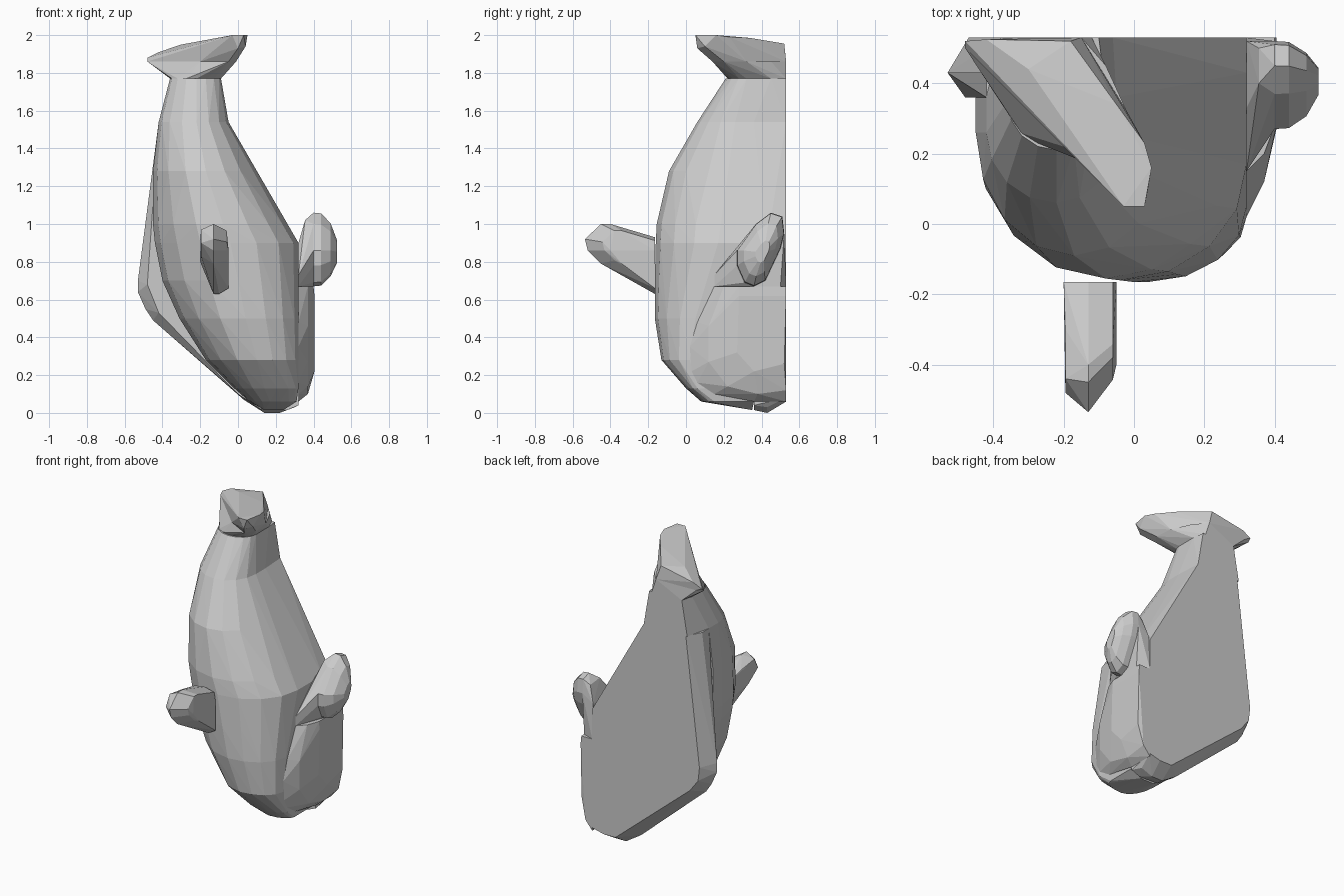
import bpy, bmesh
from math import sin, cos, pi

def hull(name, pts):
    """Flat-shaded convex block around a few key points."""
    bm = bmesh.new()
    for p in pts:
        bm.verts.new(p)
    res = bmesh.ops.convex_hull(bm, input=bm.verts)
    junk = {g for g in res["geom_interior"] + res["geom_unused"]
            if isinstance(g, bmesh.types.BMVert) and g.is_valid}
    bmesh.ops.delete(bm, geom=list(junk), context='VERTS')
    bmesh.ops.dissolve_limit(bm, angle_limit=0.02, verts=bm.verts, edges=bm.edges)
    bmesh.ops.recalc_face_normals(bm, faces=bm.faces)
    me = bpy.data.meshes.new(name)
    bm.to_mesh(me)
    bm.free()
    ob = bpy.data.objects.new(name, me)
    bpy.context.collection.objects.link(ob)
    return ob

def section(z, x0, xm, x1, yf, yr, yb, n=4):
    """Bulging front half of a level slice: left x0, apex xm/yf, right x1/yr, back yb."""
    left = [(xm - (xm - x0) * cos(i / n * pi / 2), yb - 0.1 - (yb - 0.1 - yf) * sin(i / n * pi / 2), z)
            for i in range(n + 1)]
    right = [(xm + (x1 - xm) * sin(i / n * pi / 2), yr - (yr - yf) * cos(i / n * pi / 2), z)
             for i in range(n + 1)]
    return left + right + [(x0, yb, z), (x1, yb, z)]

def at_y(y, outline):
    return [(x, y, z) for x, z in outline]

def at_x(x, outline):
    return [(x, y, z) for y, z in outline]

def shrink(outline, f, cx, cz):
    return [(cx + (x - cx) * f, cz + (z - cz) * f) for x, z in outline]

BACK, MID, SIDE = 0.53, 0.36, 0.32

# Rounded front of the body: z, left, apex, right, front, front at right edge
levels = [
    (1.54, -0.42, -0.22, -0.05, 0.06, 0.26),
    (1.28, -0.45, -0.17, 0.09, -0.09, 0.22),
    (1.00, -0.45, -0.08, 0.26, -0.155, 0.18),
    (0.90, -0.44, -0.04, 0.32, -0.16, 0.17),
    (0.70, -0.40, 0.00, 0.32, -0.165, 0.12),
    (0.50, -0.31, 0.04, 0.32, -0.165, 0.05),
    (0.28, -0.17, 0.10, 0.32, -0.13, 0.02),
    (0.13, -0.02, 0.14, 0.32, 0.00, 0.06),
    (0.06, 0.06, 0.17, 0.31, 0.08, 0.15),
]
body = [p for lv in levels for p in section(*lv, MID)]
hull("body_front", body + [(0.14, 0.35, 0.015), (0.24, 0.35, 0.015)])

# Back slab with a bulged left edge and a flat back
slab_front = [(-0.42, 1.54), (-0.05, 1.54), (0.32, 0.9), (0.32, 0.04), (0.26, 0.015),
              (0.12, 0.02), (0, 0.1), (-0.42, 0.53), (-0.48, 0.68)]
slab_mid = [(-0.42, 1.54), (-0.53, 0.70), (-0.53, 0.64), (-0.49, 0.55), (-0.45, 0.49),
            (0.03, 0.07), (0.14, 0.0), (0.22, 0.0), (0.30, 0.03), (0.32, 0.9)]
slab_back = [(-0.37, 1.54), (-0.06, 1.54), (0.32, 0.87), (0.32, 0.08), (0.24, 0.06),
             (0.15, 0.06), (-0.40, 0.52), (-0.46, 0.60), (-0.47, 0.69)]
hull("body_back", at_y(MID, slab_front) + at_y(0.43, slab_mid) + at_y(BACK, slab_back))

# Right cheek of the body, below the side fin
cheek = [(0.15, 0.67), (0.06, 0.48), (0.02, 0.35), (0.03, 0.22), (0.06, 0.16),
         (0.15, 0.10), (0.36, 0.06), (0.53, 0.06), (0.53, 0.67)]
cheek_mid = [(0.20, 0.67), (0.12, 0.46), (0.12, 0.27), (0.22, 0.14), (0.38, 0.10),
             (0.53, 0.12), (0.53, 0.67)]
cheek_out = [(0.28, 0.62), (0.27, 0.32), (0.36, 0.22), (0.52, 0.26), (0.53, 0.62)]
hull("right_cheek", at_x(SIDE, cheek) + at_x(0.37, cheek_mid) + at_x(0.405, cheek_out)
     + [(0.40, 0.28, 0.67), (0.40, 0.53, 0.67)])

# Side fin and its root
fin = [(0.51, 1.04), (0.45, 1.06), (0.37, 1.0), (0.27, 0.86), (0.27, 0.78),
       (0.31, 0.69), (0.36, 0.67), (0.42, 0.70), (0.50, 0.87), (0.52, 0.95)]
hull("side_fin_root", at_x(SIDE, [(0.15, 0.67), (0.15, 0.73), (0.33, 0.90), (0.52, 0.90), (0.53, 0.67)])
     + at_x(0.355, [(0.40, 1.02), (0.50, 1.01)])
     + at_x(0.40, fin) + [(0.40, 0.50, 0.67)])
hull("side_fin", at_x(0.40, fin)
     + at_x(0.44, shrink(fin, 0.98, 0.40, 0.87))
     + at_x(0.49, shrink(fin, 0.72, 0.40, 0.86))
     + at_x(0.525, shrink(fin, 0.3, 0.41, 0.85)))

# Front fin
profile = [(-0.165, 0.63), (-0.33, 0.73), (-0.45, 0.79), (-0.52, 0.86), (-0.535, 0.92),
           (-0.45, 1.0), (-0.40, 1.0), (-0.165, 0.93)]
inner = shrink(profile, 0.75, -0.165, 0.86)
hull("front_fin", at_x(-0.13, profile)
     + [(-0.10, -0.165, 0.63), (-0.20, -0.165, 0.92), (-0.20, -0.165, 0.80)]
     + at_x(-0.195, [(-0.44, 0.97), (-0.48, 0.90), (-0.38, 0.83), (-0.30, 0.95)])
     + at_x(-0.06, inner[2:])
     + at_x(-0.05, [(-0.165, 0.66), (-0.34, 0.79), (-0.40, 0.86), (-0.165, 0.86)]))

# Narrow tail stem
hull("tail_stem", section(1.54, -0.42, -0.22, -0.05, 0.06, 0.26, MID)
     + section(1.77, -0.36, -0.22, -0.09, 0.21, 0.32, 0.45)
     + [(-0.38, BACK, 1.54), (-0.06, BACK, 1.54), (-0.34, BACK, 1.77), (-0.10, BACK, 1.77)])

# Tail fluke: tapered base and swept upper blade
rim = [(-0.48, 0.50), (-0.44, 0.52), (-0.15, 0.53), (-0.08, 0.45), (-0.02, 0.32),
       (-0.01, 0.20), (-0.05, 0.14), (-0.20, 0.22)]
hull("fluke_base", [(x, y, 1.86) for x, y in rim]
     + section(1.77, -0.36, -0.22, -0.09, 0.22, 0.32, 0.45)
     + [(-0.34, BACK, 1.77), (-0.12, BACK, 1.77)])
hull("fluke_blade", [(x, y, 1.86) for x, y in rim if x < -0.1 or y < 0.4]
     + [(-0.48, 0.52, 1.88), (-0.42, 0.525, 1.91), (-0.18, 0.52, 1.955),
        (-0.30, 0.44, 1.95), (-0.20, 0.24, 1.945), (-0.05, 0.34, 1.985),
        (-0.03, 0.05, 2.0), (0.03, 0.05, 2.0), (0.05, 0.16, 2.0), (0.03, 0.23, 1.99),
        (0.04, 0.10, 1.94), (0.0, 0.06, 1.93)])
